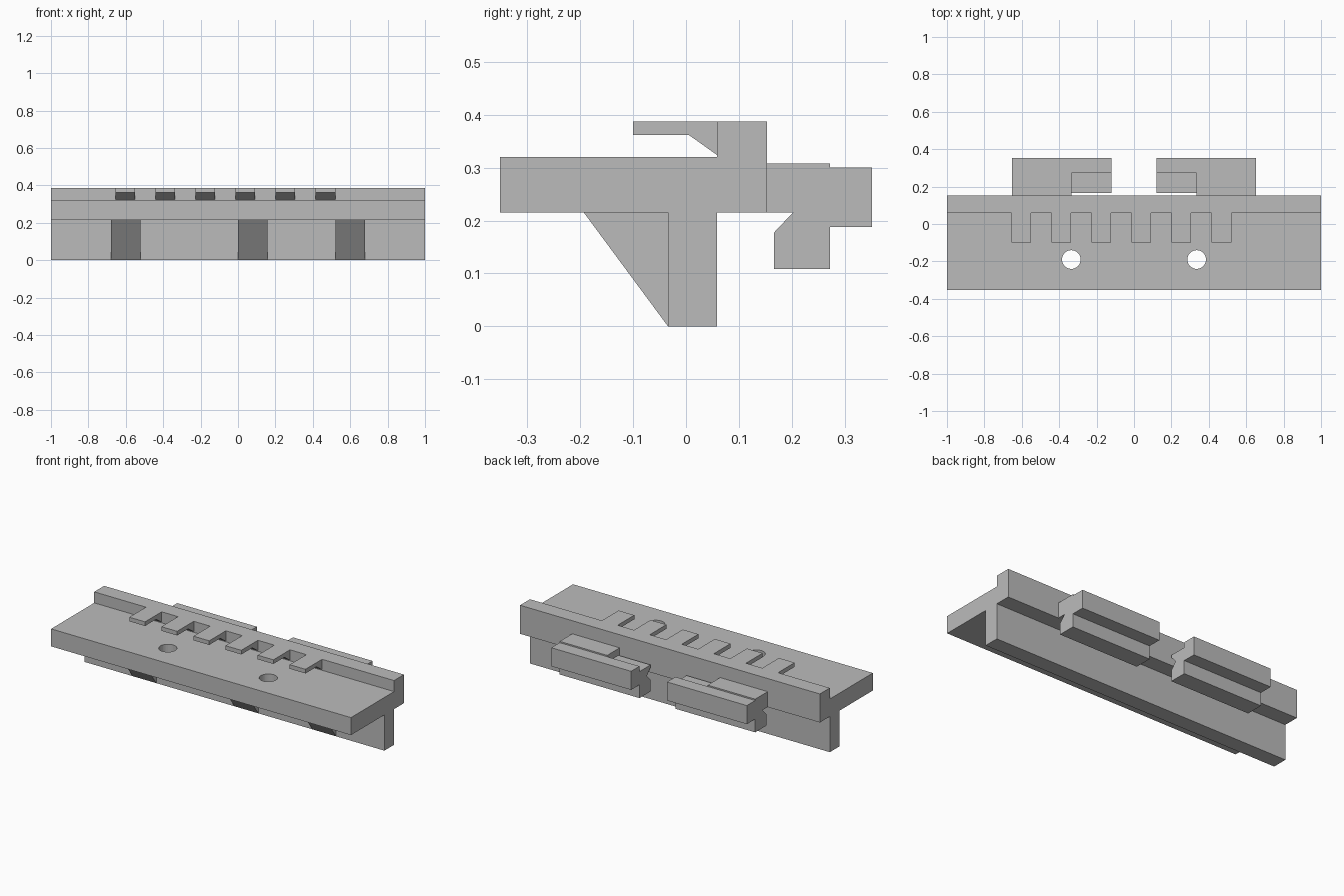
import bpy
import bmesh

cube = bpy.data.objects.get("Cube")
if cube:
    bpy.data.objects.remove(cube, do_unlink=True)

grey = bpy.data.materials.new("plain grey")
grey.use_nodes = True
colour = (0.5, 0.5, 0.5, 1)
grey.diffuse_color = colour
grey.node_tree.nodes["Principled BSDF"].inputs["Base Color"].default_value = colour


def finish(name, bm):
    bmesh.ops.recalc_face_normals(bm, faces=bm.faces)
    mesh = bpy.data.meshes.new(name)
    bm.to_mesh(mesh)
    bm.free()
    mesh.materials.append(grey)
    obj = bpy.data.objects.new(name, mesh)
    bpy.context.collection.objects.link(obj)
    return obj


def extrude_profile(name, profile, spans):
    """Extrude a (y, z) profile along x, once for each (start, end) span."""
    bm = bmesh.new()
    for start, end in spans:
        face = bm.faces.new([bm.verts.new((start, y, z)) for y, z in profile])
        moved = bmesh.ops.extrude_face_region(bm, geom=[face])["geom"]
        verts = [v for v in moved if isinstance(v, bmesh.types.BMVert)]
        bmesh.ops.translate(bm, vec=(end - start, 0, 0), verts=verts)
        # The extrude may drop the starting cap
        bmesh.ops.holes_fill(bm, edges=[e for e in bm.edges if e.is_boundary])
    return finish(name, bm)


# Shared levels
FRONT, BACK = -0.352, 0.153
WEB_FRONT, WEB_BACK = -0.034, 0.0585
UNDER, DECK, TOP = 0.215, 0.3205, 0.387

# Deck, rear ridge and hanging web as one section
body = extrude_profile("body", [
    (FRONT, UNDER), (WEB_FRONT, UNDER), (WEB_FRONT, 0), (WEB_BACK, 0),
    (WEB_BACK, UNDER), (BACK, UNDER), (BACK, TOP), (WEB_BACK, TOP),
    (WEB_BACK, DECK), (FRONT, DECK)], [(-1, 1)])

# Two round holes through the deck
bm = bmesh.new()
for x in (-0.335, 0.335):
    hole = bmesh.ops.create_cone(bm, cap_ends=True, segments=32,
                                 radius1=0.05, radius2=0.05, depth=0.4)
    bmesh.ops.translate(bm, vec=(x, -0.19, 0.27), verts=hole["verts"])
cutter = finish("hole_cutter", bm)
cutter.hide_render = True
cut = body.modifiers.new("holes", "BOOLEAN")
cut.operation = "DIFFERENCE"
cut.solver = "EXACT"
cut.object = cutter
bpy.context.view_layer.objects.active = body
bpy.ops.object.modifier_apply(modifier=cut.name)
bpy.data.objects.remove(cutter, do_unlink=True)

# Overhanging teeth along the ridge
tooth_starts = [-0.655 + 0.214 * i for i in range(6)]
extrude_profile("teeth", [
    (-0.1, 0.362), (0.005, 0.362), (WEB_BACK, 0.324),
    (WEB_BACK, TOP), (-0.1, TOP)],
    [(x, x + 0.105) for x in tooth_starts])

# Triangular ribs between web and deck
extrude_profile("ribs", [(-0.193, UNDER), (WEB_FRONT, 0), (WEB_FRONT, UNDER)],
                [(x - 0.079, x + 0.079) for x in (-0.6, 0.08, 0.6)])

# Rear clips: fixed outer half and free inner half with a notched lip
rail = [(0.166, 0.177), (0.166, 0.108), (0.272, 0.108), (0.272, 0.188),
        (0.352, 0.188), (0.352, 0.3), (0.272, 0.3)]
fixed = rail + [(0.272, 0.308), (BACK, 0.308), (BACK, UNDER), (0.202, UNDER)]
free = rail + [(0.272, 0.268), (0.166, 0.268), (0.166, 0.253), (0.202, UNDER)]
for side, sign in (("left", 1), ("right", -1)):
    extrude_profile(side + "_clip_base", fixed, [(sign * 0.335, sign * 0.652)])
    extrude_profile(side + "_clip_arm", free, [(sign * 0.12, sign * 0.335)])
